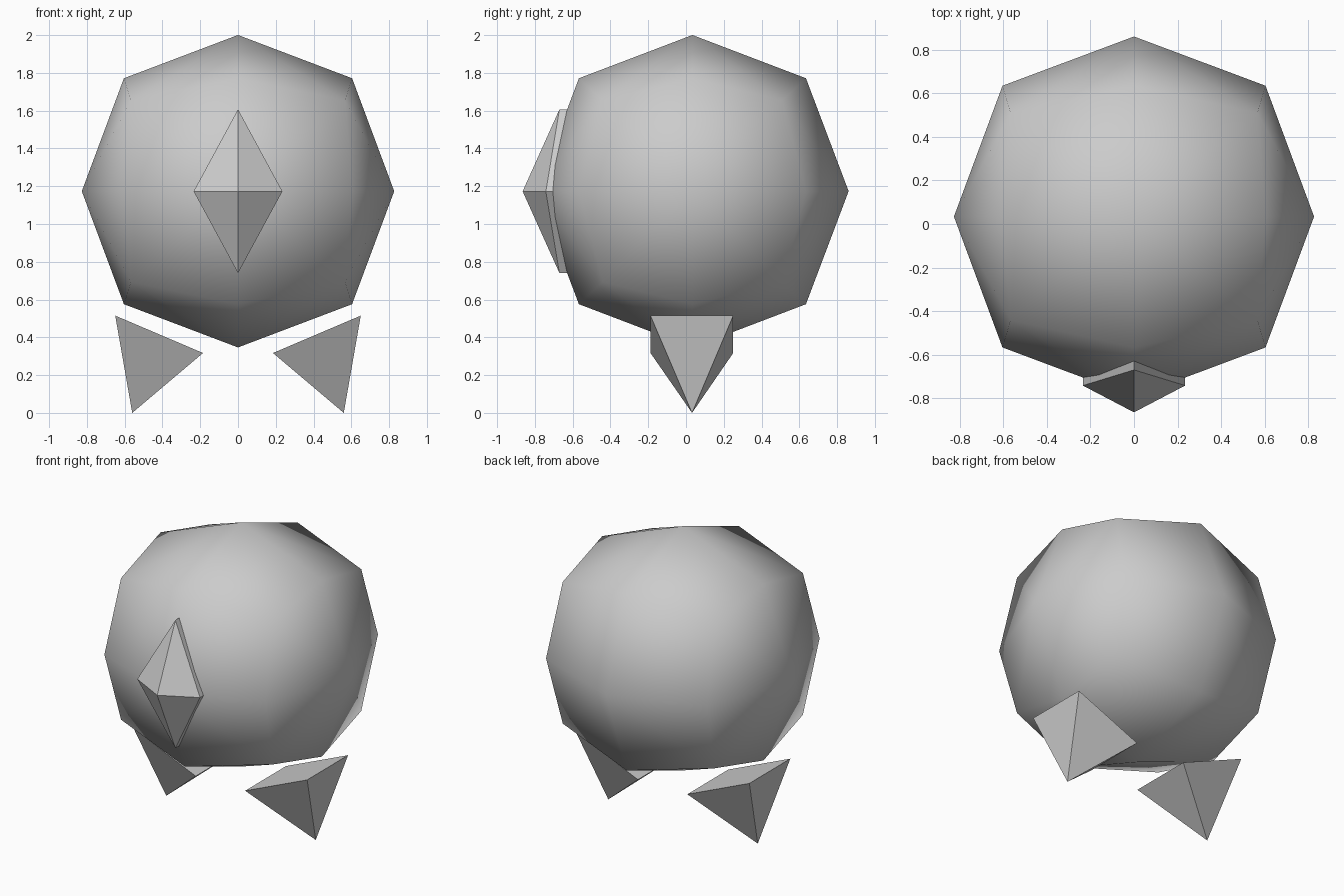
import bpy, bmesh
from itertools import product
from mathutils import Vector

if "Cube" in bpy.data.objects:
    bpy.data.objects.remove(bpy.data.objects["Cube"])


def make(name, verts, faces, smooth=False):
    mesh = bpy.data.meshes.new(name)
    mesh.from_pydata(verts, [], faces)
    bm = bmesh.new()
    bm.from_mesh(mesh)
    bmesh.ops.recalc_face_normals(bm, faces=bm.faces[:])
    for f in bm.faces:
        f.smooth = smooth
    bm.to_mesh(mesh)
    bm.free()
    obj = bpy.data.objects.new(name, mesh)
    bpy.context.collection.objects.link(obj)
    return obj


# Body: a cube split once per side and rounded (6 centres, 12 edges, 8 corners)
CENTRE = Vector((0, 0.034, 1.1735))
R = 0.827
EDGE = (0.604, 0.601, 0.598)
CORNER = (0.567, 0.475, 0.48)
keys = [k for k in product((-1, 0, 1), repeat=3) if any(k)]
index = {k: i for i, k in enumerate(keys)}


def body_point(k):
    n = sum(abs(c) for c in k)
    size = {1: (R, R, R), 2: EDGE, 3: CORNER}[n]
    return CENTRE + Vector([c * s for c, s in zip(k, size)])


quads = []
for axis, side, a, b in product(range(3), (-1, 1), (-1, 1), (-1, 1)):
    quad = []
    for u, v in ((0, 0), (a, 0), (a, b), (0, b)):
        k = [0, 0, 0]
        k[axis], k[(axis + 1) % 3], k[(axis + 2) % 3] = side, u, v
        quad.append(index[tuple(k)])
    quads.append(quad)
make("body", [body_point(k) for k in keys], quads, smooth=True)

# Beak: faceted diamond with a thin rim set into the body
rim = [(0, -0.67, 1.607), (0.235, -0.742, 1.173), (0, -0.67, 0.74), (-0.235, -0.742, 1.173)]
back = [(x, y + 0.055, z) for x, y, z in rim]
faces = []
for i in range(4):
    j = (i + 1) % 4
    faces += [(i, j, 8), (i, j, j + 4, i + 4)]
beak = make("beak", rim + back + [(0, -0.865, 1.173)], faces)

# Feet: four-sided pyramids pointing down, mirrored left and right
for name, s in (("right_foot", 1), ("left_foot", -1)):
    make(name,
         [(s * 0.65, -0.188, 0.515), (s * 0.65, 0.25, 0.515),
          (s * 0.185, 0.25, 0.317), (s * 0.185, -0.188, 0.317),
          (s * 0.56, 0.032, 0.0)],
         [(0, 1, 2, 3), (0, 1, 4), (1, 2, 4), (2, 3, 4), (3, 0, 4)])
